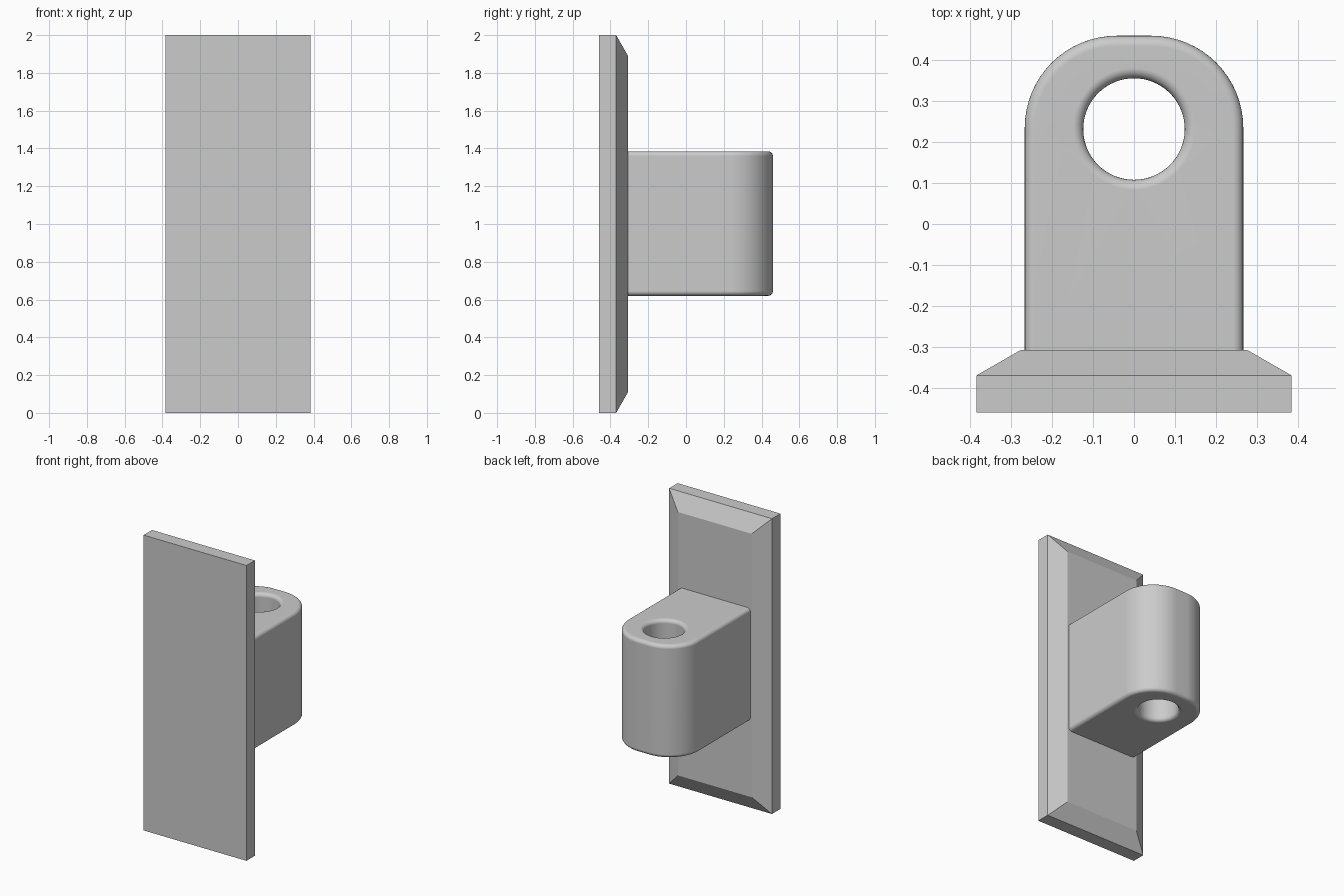
import bpy, bmesh
from math import sin, cos, pi

old = bpy.data.objects.get("Cube")
if old:
    bpy.data.objects.remove(old, do_unlink=True)

grey = bpy.data.materials.new("light grey")
grey.use_nodes = True
grey.diffuse_color = (0.6, 0.6, 0.6, 1)
grey.node_tree.nodes["Principled BSDF"].inputs["Base Color"].default_value = grey.diffuse_color


def make_object(name, bm):
    bmesh.ops.recalc_face_normals(bm, faces=bm.faces)
    mesh = bpy.data.meshes.new(name)
    bm.to_mesh(mesh)
    bm.free()
    mesh.materials.append(grey)
    obj = bpy.data.objects.new(name, mesh)
    bpy.context.collection.objects.link(obj)
    return obj


def loft(bm, loops):
    """Skin a series of closed loops; return the vertex loops."""
    rings = [[bm.verts.new(p) for p in loop] for loop in loops]
    for a, b in zip(rings, rings[1:]):
        for i in range(len(a)):
            j = (i + 1) % len(a)
            bm.faces.new((a[i], a[j], b[j], b[i]))
    return rings


def ring_edges(bm, ring):
    return [bm.edges.get((ring[i - 1], ring[i])) for i in range(len(ring))]


# Mounting plate with chamfered back rim
def plate_loop(y, inset):
    x, low, high = 0.385 - inset, inset, 2 - inset
    return [(-x, y, low), (x, y, low), (x, y, high), (-x, y, high)]


bm = bmesh.new()
rings = loft(bm, [plate_loop(-0.46, 0), plate_loop(-0.37, 0), plate_loop(-0.308, 0.108)])
bm.faces.new(rings[0])
bm.faces.new(rings[-1])
make_object("mounting_plate", bm)

# Rounded lug with a filleted vertical hole
HALF_W, TIP, BASE, CORNER = 0.267, 0.46, -0.33, 0.225
BOTTOM, TOP, FILLET = 0.62, 1.385, 0.025
STEPS, ARC, HOLE_SIDES = 6, 16, 64


def lug_loop(z, d):
    right = []
    for i in range(ARC + 1):
        a = pi / 2 * i / ARC
        r = CORNER - d
        right.append((HALF_W - CORNER + r * cos(a), TIP - CORNER + r * sin(a), z))
    right.insert(0, (HALF_W - d, BASE, z))
    return right + [(-x, y, z) for x, y, z in reversed(right)]


def hole_loop(z, d):
    return [((0.124 + d) * cos(2 * pi * i / HOLE_SIDES),
             0.232 + (0.124 + d) * sin(2 * pi * i / HOLE_SIDES), z)
            for i in range(HOLE_SIDES)]


# Height and inset of each level through both edge fillets
curve = [(FILLET * (1 - sin(pi / 2 * i / STEPS)), FILLET * (1 - cos(pi / 2 * i / STEPS)))
         for i in range(STEPS + 1)]
levels = [(BOTTOM + v, d) for v, d in reversed(curve)]
levels += [(TOP - v, d) for v, d in curve]
levels.sort()

bm = bmesh.new()
outer = loft(bm, [lug_loop(z, d) for z, d in levels])
inner = loft(bm, [hole_loop(z, d) for z, d in levels])
for end in (0, -1):
    bmesh.ops.triangle_fill(bm, use_beauty=True,
                            edges=ring_edges(bm, outer[end]) + ring_edges(bm, inner[end]))
lug = make_object("pivot_lug", bm)

bpy.ops.object.select_all(action='DESELECT')
lug.select_set(True)
bpy.context.view_layer.objects.active = lug
bpy.ops.object.shade_smooth_by_angle(angle=pi / 6)
weighted = lug.modifiers.new("Even shading", 'WEIGHTED_NORMAL')
weighted.keep_sharp = True
